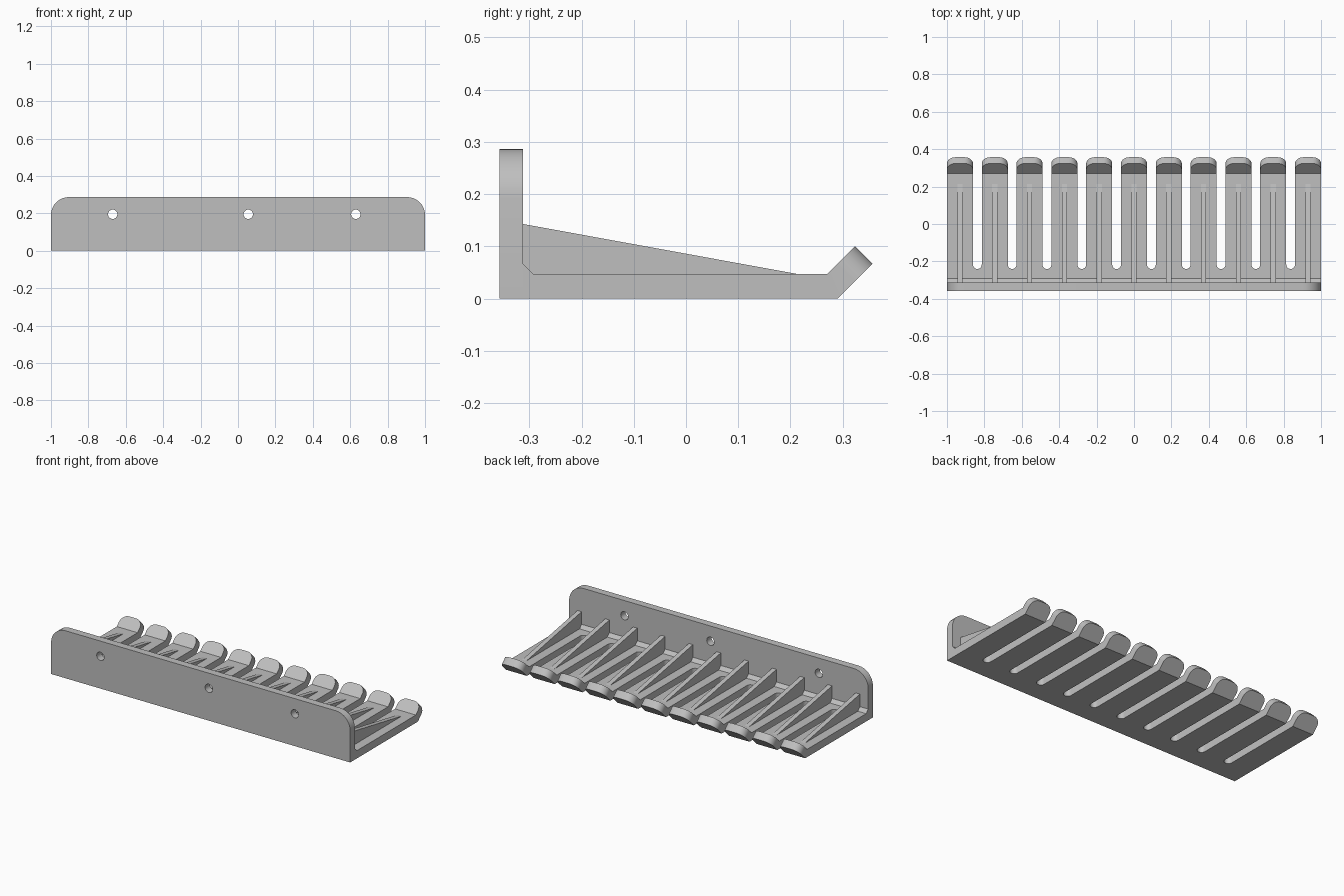
import bpy, bmesh, math
from mathutils import Matrix, Vector

cube = bpy.data.objects.get("Cube")
if cube:
    bpy.data.objects.remove(cube, do_unlink=True)

# Main dimensions
FRONT, WALL, TIP_BEND = -0.357, -0.312, 0.29
THICK, HEIGHT = 0.047, 0.287
COUNT, FINGER_W = 11, 0.139
PITCH = (2 - FINGER_W) / (COUNT - 1)
LIP, LIP_R = 0.095, 0.047
SLOT_Y = -0.217

grey = bpy.data.materials.new("light grey")
grey.use_nodes = True
grey.diffuse_color = (0.52, 0.52, 0.52, 1)
grey.node_tree.nodes["Principled BSDF"].inputs["Base Color"].default_value = grey.diffuse_color


def arc(cx, cy, r, start, end, steps=8):
    angles = [math.radians(start + (end - start) * i / steps) for i in range(steps + 1)]
    return [(cx + r * math.cos(a), cy + r * math.sin(a)) for a in angles]


def finish(name, bm, thickness=0):
    mesh = bpy.data.meshes.new(name)
    bm.to_mesh(mesh)
    bm.free()
    obj = bpy.data.objects.new(name, mesh)
    bpy.context.collection.objects.link(obj)
    mesh.materials.append(grey)
    bpy.ops.object.select_all(action='DESELECT')
    obj.select_set(True)
    bpy.context.view_layer.objects.active = obj
    if thickness:
        mod = obj.modifiers.new("thickness", 'SOLIDIFY')
        mod.thickness = thickness
        mod.offset = 1
        mod.use_even_offset = True
        bpy.ops.object.modifier_apply(modifier=mod.name)
    bpy.ops.object.shade_smooth_by_angle(angle=math.radians(30))
    return obj


def side_prism(name, profile, x, width):
    """Extrude a (y, z) profile along x, centred on x."""
    bm = bmesh.new()
    face = bm.faces.new([bm.verts.new((x - width / 2, y, z)) for y, z in profile])
    ext = bmesh.ops.extrude_face_region(bm, geom=[face])
    verts = [v for v in ext["geom"] if isinstance(v, bmesh.types.BMVert)]
    bmesh.ops.translate(bm, vec=(width, 0, 0), verts=verts)
    bmesh.ops.recalc_face_normals(bm, faces=bm.faces[:])
    return finish(name, bm)


# Upright mounting plate with rounded top corners and three screw holes
r = 0.096
loops = [[(-1, 0), (1, 0)] + arc(1 - r, HEIGHT - r, r, 0, 90) + arc(r - 1, HEIGHT - r, r, 90, 180)]
loops += [arc(x, 0.195, 0.025, 0, 360, 24)[:-1] for x in (-0.67, 0.055, 0.63)]
bm = bmesh.new()
for loop in loops:
    vs = [bm.verts.new((x, FRONT, z)) for x, z in loop]
    for a, b in zip(vs, vs[1:] + vs[:1]):
        bm.edges.new((a, b))
bmesh.ops.triangle_fill(bm, edges=bm.edges[:], use_beauty=True, normal=(0, -1, 0))
ext = bmesh.ops.extrude_face_region(bm, geom=bm.faces[:])
bmesh.ops.translate(bm, vec=(0, WALL - FRONT, 0),
                    verts=[v for v in ext["geom"] if isinstance(v, bmesh.types.BMVert)])
bmesh.ops.recalc_face_normals(bm, faces=bm.faces[:])
finish("mounting_plate", bm)

# Comb shelf: spine with round slot ends, straight fingers, upturned tips
bm = bmesh.new()


def add_face(points):
    return bm.faces.new([bm.verts.new((x, y, 0)) for x, y in points])


lefts = [-1 + i * PITCH for i in range(COUNT)]
gap = PITCH - FINGER_W
spine = [(-1, WALL), (1, WALL), (1, SLOT_Y)]
for x in reversed(lefts[1:]):
    spine += arc(x - gap / 2, SLOT_Y, gap / 2, 0, -180, 12)
spine.append((-1, SLOT_Y))
add_face(spine)

turn = (Matrix.Translation((0, TIP_BEND, 0)) @ Matrix.Rotation(math.radians(45), 4, 'X')
        @ Matrix.Translation((0, -TIP_BEND, 0)))
for x in lefts:
    x2, end = x + FINGER_W, TIP_BEND + LIP
    add_face([(x, SLOT_Y), (x2, SLOT_Y), (x2, TIP_BEND), (x, TIP_BEND)])
    tip = add_face([(x, TIP_BEND), (x2, TIP_BEND)]
                   + arc(x2 - LIP_R, end - LIP_R, LIP_R, 0, 90)
                   + arc(x + LIP_R, end - LIP_R, LIP_R, 90, 180))
    bmesh.ops.transform(bm, matrix=turn, verts=tip.verts[:])
bmesh.ops.remove_doubles(bm, verts=bm.verts[:], dist=0.0005)
finish("comb_shelf", bm, THICK)

# Sloped corner strip between shelf and plate
side_prism("corner_strip", [(WALL, THICK), (WALL + 0.02, THICK), (WALL, THICK + 0.02)], 0, 2)

# Triangular stiffening rib on every finger
for i, x in enumerate(lefts):
    side_prism(f"rib_{i + 1}", [(WALL, THICK), (0.215, THICK), (WALL, 0.143)],
               x + FINGER_W / 2, 0.028)
